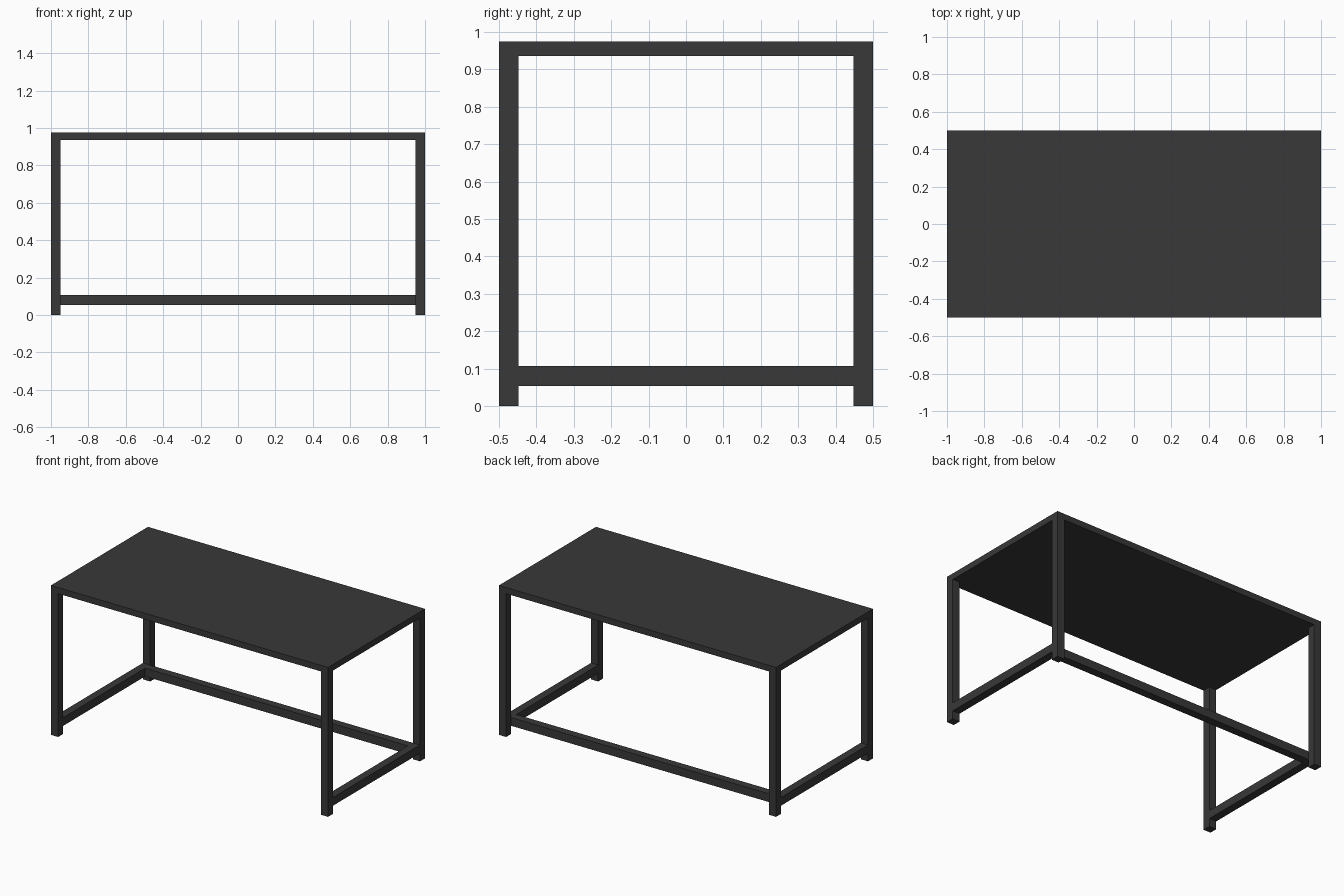
import bpy

if "Cube" in bpy.data.objects:
    bpy.data.objects.remove(bpy.data.objects["Cube"])

TUBE = 0.052          # square tube width
TOP_Z, SLAB = 0.975, 0.04
RAIL_LOW, RAIL_HIGH = 0.053, 0.107

dark = bpy.data.materials.new("dark_metal")
dark.diffuse_color = (0.04, 0.04, 0.04, 1)
dark.use_nodes = True
dark.node_tree.nodes["Principled BSDF"].inputs["Base Color"].default_value = dark.diffuse_color


def box(name, x, y, z):
    """Box from (min, max) ranges on each axis."""
    ranges = (x, y, z)
    bpy.ops.mesh.primitive_cube_add(size=1, location=[(a + b) / 2 for a, b in ranges])
    ob = bpy.context.object
    ob.name = name
    ob.scale = [b - a for a, b in ranges]
    bpy.ops.object.transform_apply(location=False, rotation=False, scale=True)
    ob.data.materials.append(dark)
    return ob


def span(side, outer):
    """Tube-wide range whose outer face is flush with side * outer."""
    return tuple(sorted((side * outer, side * (outer - TUBE))))


# table top
box("table_top", (-1, 1), (-0.5, 0.5), (TOP_Z - SLAB, TOP_Z))

for sx, side in ((-1, "left"), (1, "right")):
    # legs
    for sy, end in ((-1, "front"), (1, "back")):
        box(f"{end}_{side}_leg", span(sx, 1), span(sy, 0.5), (0, TOP_Z - SLAB))
    # low side rail between the legs
    inner = 0.5 - TUBE
    box(f"{side}_side_rail", span(sx, 1), (-inner, inner), (RAIL_LOW, RAIL_HIGH))

# long rail joining the side rails, just inside the back legs
box("back_rail", (-1 + TUBE, 1 - TUBE), span(1, 0.5 - TUBE), (RAIL_LOW, RAIL_HIGH))
